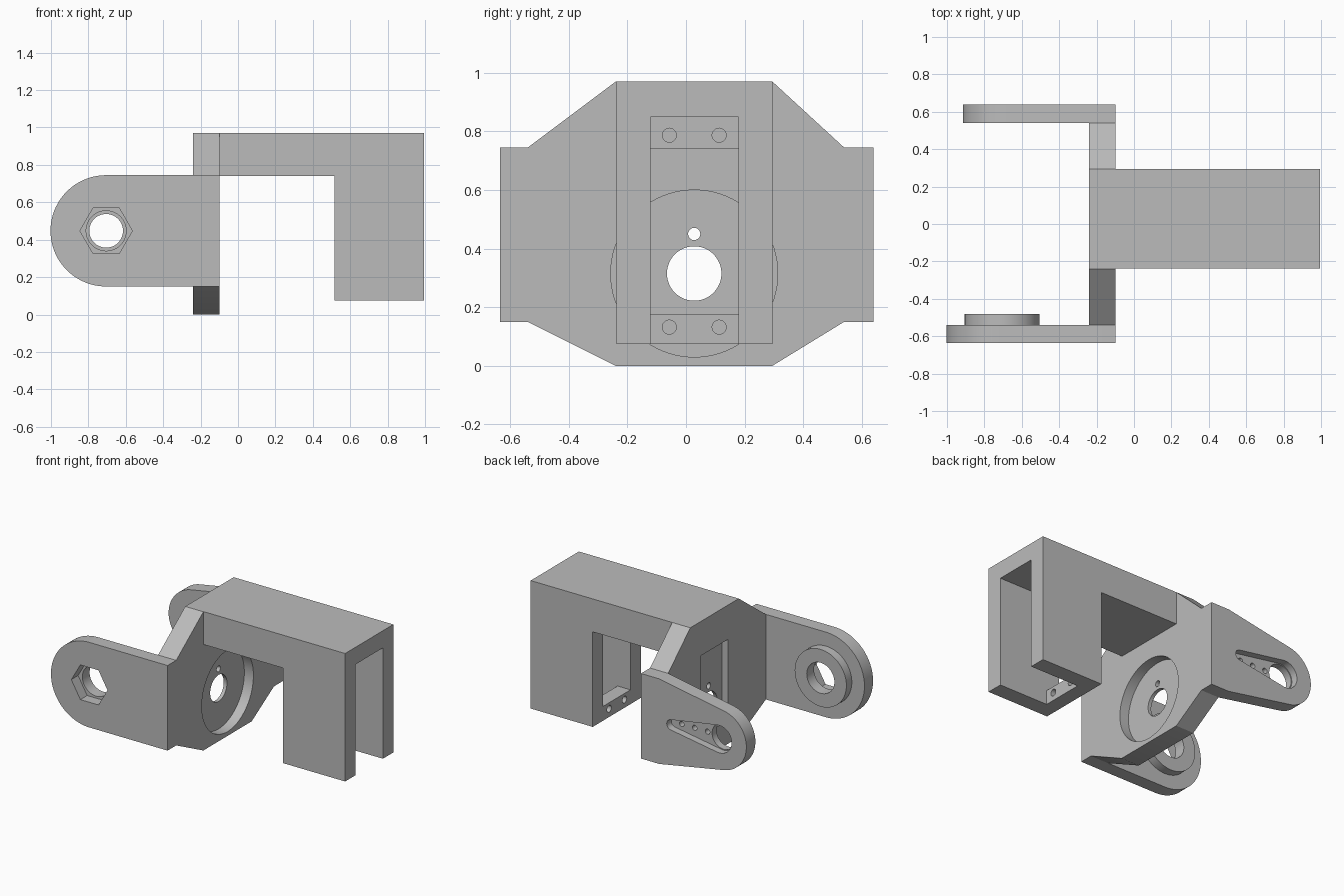
import bpy, bmesh, math
from mathutils import Vector

if "Cube" in bpy.data.objects:
    bpy.data.objects.remove(bpy.data.objects["Cube"], do_unlink=True)

GREY = (0.5, 0.5, 0.5, 1)
grey = bpy.data.materials.new("light_grey")
grey.use_nodes = True
grey.diffuse_color = GREY
grey.node_tree.nodes["Principled BSDF"].inputs["Base Color"].default_value = GREY


def arc(cx, cy, r, start=0, end=360, n=48):
    """Points on an arc; a full circle does not repeat its first point."""
    steps = n if end - start == 360 else n - 1
    angles = [math.radians(start + (end - start) * i / steps) for i in range(n)]
    return [(cx + r * math.cos(a), cy + r * math.sin(a)) for a in angles]


def rect(a0, a1, b0, b1):
    return [(a0, b0), (a1, b0), (a1, b1), (a0, b1)]


def prism(name, pts, axis, lo, hi):
    """Extrude a (y, z) outline along x, or an (x, z) outline along y."""
    def place(p, d):
        return (d, p[0], p[1]) if axis == "x" else (p[0], d, p[1])
    bm = bmesh.new()
    face = bm.faces.new([bm.verts.new(place(p, lo)) for p in pts])
    new = bmesh.ops.extrude_face_region(bm, geom=[face])["geom"]
    shift = Vector(place((0, 0), hi - lo))
    bmesh.ops.translate(bm, vec=shift, verts=[v for v in new if isinstance(v, bmesh.types.BMVert)])
    bmesh.ops.recalc_face_normals(bm, faces=bm.faces)
    mesh = bpy.data.meshes.new(name)
    bm.to_mesh(mesh)
    bm.free()
    mesh.materials.append(grey)
    ob = bpy.data.objects.new(name, mesh)
    bpy.context.collection.objects.link(ob)
    return ob


def select(ob):
    bpy.ops.object.select_all(action="DESELECT")
    ob.select_set(True)
    bpy.context.view_layer.objects.active = ob


def cut(ob, pts, axis, lo, hi):
    """Subtract a prism from a part."""
    cutter = prism("cutter", pts, axis, lo, hi)
    cutter.hide_render = True
    mod = ob.modifiers.new("cut", "BOOLEAN")
    mod.operation, mod.solver, mod.object = "DIFFERENCE", "EXACT", cutter
    select(ob)
    bpy.ops.object.modifier_apply(modifier=mod.name)
    bpy.data.objects.remove(cutter, do_unlink=True)


# Shared measures
BACK, FACE = -0.24, -0.10          # thickness of the middle plate along x
LOW, HIGH = 0.15, 0.745            # arm height
PX, PZ = -0.705, 0.4475            # pivot of both arms
MID = 0.028                        # centre of the motor mount in y
Y0, Y1 = -0.122, 0.18              # motor width

# Middle plate with tapered corners
plate = prism("middle_plate", [
    (-0.54, LOW), (-0.24, 0), (0.295, 0), (0.54, LOW),
    (0.54, HIGH), (0.295, 0.97), (-0.24, 0.97), (-0.54, HIGH)], "x", BACK, FACE)
cut(plate, arc(MID, 0.315, 0.285, n=80), "x", FACE - 0.07, 0.1)     # round horn recess
cut(plate, rect(Y0, Y1, 0.165, 0.73), "x", -0.4, BACK + 0.045)      # motor pocket
cut(plate, arc(MID, 0.315, 0.093), "x", -0.4, 0.1)                  # shaft hole
cut(plate, arc(MID, 0.45, 0.021, n=20), "x", -0.4, 0.1)             # small hole

# Front arm with round end, bearing boss and hex nut pocket
front_arm = prism("front_arm", [(FACE, LOW), (FACE, HIGH)] + arc(PX, PZ, 0.2975, 90, 270),
                  "y", -0.635, -0.54)
boss = prism("bearing_boss", arc(PX, PZ, 0.2, n=64), "y", -0.54, -0.48)
for part in (front_arm, boss):
    cut(part, arc(PX, PZ, 0.107), "y", -0.8, -0.3)
cut(front_arm, arc(PX, PZ, 0.14, n=6), "y", -0.8, -0.56)

# Rear arm tapering to a smaller round end
rear_arm = prism("rear_arm", [(BACK, LOW), (FACE, LOW), (FACE, HIGH), (BACK, HIGH)]
                 + arc(PX, PZ, 0.21, 100, 260), "y", 0.54, 0.64)
slot = arc(PX, PZ, 0.096, 81, 279) + arc(-0.335, PZ, 0.036, -81, 81, 16)
cut(rear_arm, slot, "y", 0.59, 0.8)                                 # lever recess
cut(rear_arm, arc(PX, PZ, 0.09), "y", 0.4, 0.8)
for x in (-0.38, -0.48, -0.58):
    cut(rear_arm, arc(x, PZ, 0.018, n=16), "y", 0.4, 0.8)

# L-shaped bracket: top beam and hanging motor housing
bracket = prism("motor_bracket", [
    (FACE, 0.74), (0.515, 0.74), (0.515, 0.075), (0.995, 0.075), (0.995, 0.97), (FACE, 0.97)],
    "y", -0.237, 0.295)
cut(bracket, rect(Y0, Y1, -0.1, 0.85), "x", 0.615, 1.2)             # open channel
cut(bracket, rect(Y0, Y1, 0.175, 0.74), "x", 0.4, 0.7)              # motor window
for y in (MID - 0.085, MID + 0.085):
    for z in (0.132, 0.787):
        cut(bracket, arc(y, z, 0.024, n=20), "x", 0.45, 0.7)        # screw holes

for part in (plate, front_arm, boss, rear_arm, bracket):
    select(part)
    bpy.ops.object.shade_smooth_by_angle(angle=math.radians(30))
